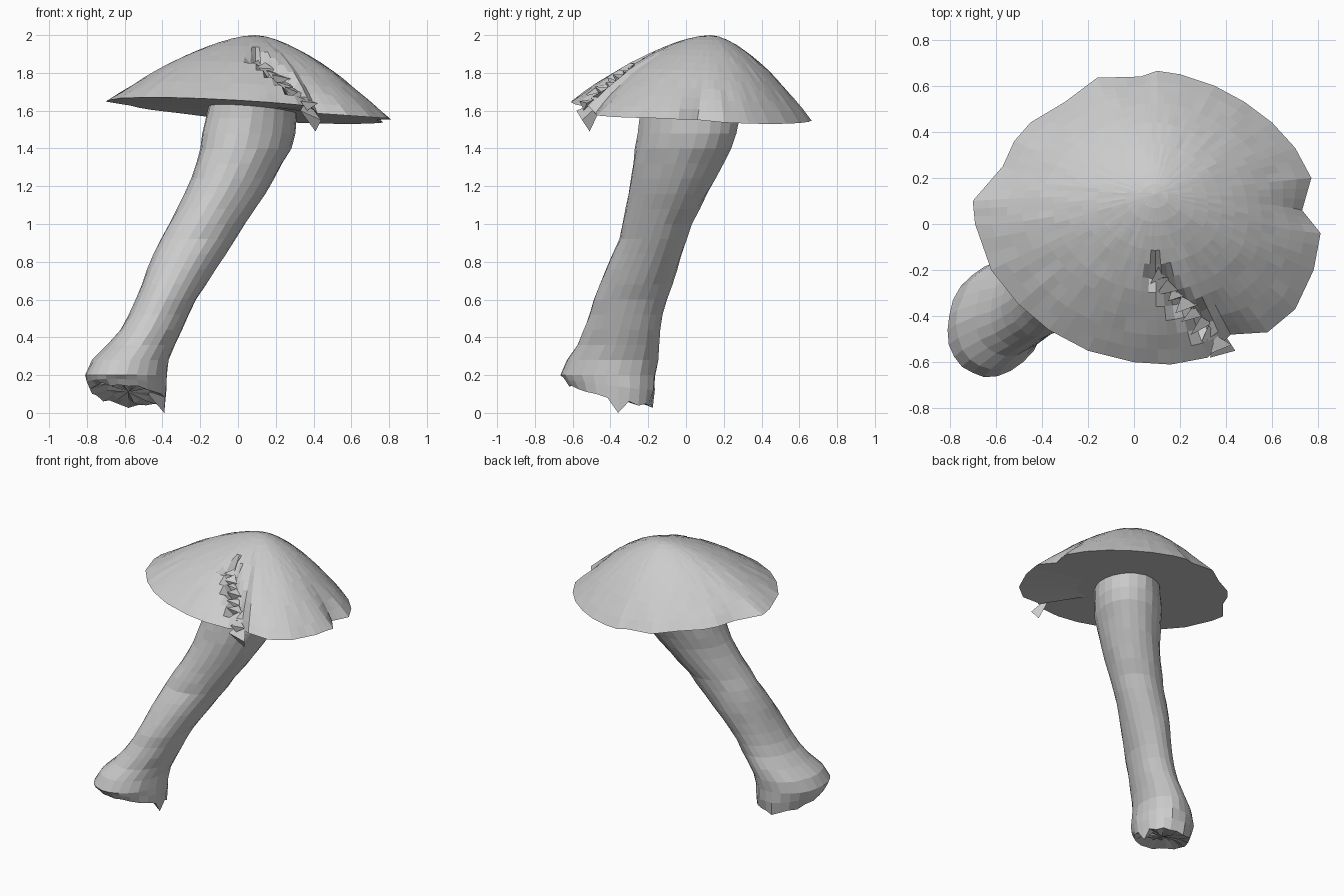
import bpy, bmesh, math, random
from mathutils import Vector

if "Cube" in bpy.data.objects:
    bpy.data.objects.remove(bpy.data.objects["Cube"])

random.seed(4)
mat = bpy.data.materials.new("pale grey mushroom")
mat.diffuse_color = (0.6, 0.6, 0.6, 1)
mat.use_nodes = True
mat.node_tree.nodes["Principled BSDF"].inputs["Base Color"].default_value = mat.diffuse_color


def finish(name, bm):
    bmesh.ops.recalc_face_normals(bm, faces=bm.faces)
    me = bpy.data.meshes.new(name)
    bm.to_mesh(me)
    bm.free()
    me.materials.append(mat)
    ob = bpy.data.objects.new(name, me)
    bpy.context.collection.objects.link(ob)
    return ob


def bridge(bm, a, b):
    n = len(a)
    for i in range(n):
        bm.faces.new((a[i], a[(i + 1) % n], b[(i + 1) % n], b[i]))


def fan(bm, ring, p):
    c = bm.verts.new(p)
    for i in range(len(ring)):
        bm.faces.new((ring[i], ring[(i + 1) % len(ring)], c))


def table(rows, t):
    """Linear lookup of all columns in rows keyed by the first column."""
    for a, b in zip(rows, rows[1:]):
        if t <= b[0]:
            f = (t - a[0]) / (b[0] - a[0])
            return [p + (q - p) * f for p, q in zip(a[1:], b[1:])]
    return list(rows[-1][1:])


# Cap: uneven rim outline seen from above, swept up to an off-centre peak
RIM = [(.81, -.04), (.73, .06), (.77, .2), (.7, .33), (.6, .44), (.48, .53), (.35, .6),
       (.2, .65), (.1, .665), (.03, .64), (-.16, .635), (-.3, .53), (-.45, .44),
       (-.52, .36), (-.57, .25), (-.7, .1), (-.69, 0), (-.62, -.2), (-.5, -.35),
       (-.37, -.46), (-.2, -.55), (0, -.6), (.16, -.61), (.32, -.58), (.42, -.48),
       (.58, -.47), (.7, -.37), (.78, -.2)]
DOME = [(0, 1), (.12, .975), (.25, .89), (.38, .79), (.5, .67), (.62, .54), (.75, .37), (.88, .19), (1, 0)]
PEAK = Vector((.09, .13))
CRACK = (Vector((.09, -.21)), Vector((.38, -.54)))


def rim_z(x, y):
    z = 1.607 - .07 * x - .08 * y
    if x > .4 and y < -.1:
        z -= .08 * (-y - .1)                     # edge drops beyond the tear
    return z


def crack_distance(p):
    d = CRACK[1] - CRACK[0]
    f = max(0, min(1.1, (p - CRACK[0]).dot(d) / d.length_squared))
    return (p - CRACK[0] - d * f).length


outline = []
for i, p in enumerate(RIM):
    a, b = Vector(p), Vector(RIM[(i + 1) % len(RIM)])
    outline += [a, a.lerp(b, 1 / 3), a.lerp(b, 2 / 3)]
N = len(outline)
smooth = []
for i in range(N):
    s = sum((outline[(i + j) % N] for j in range(-5, 6)), Vector((0, 0))) / 11
    smooth.append(PEAK + (s - PEAK) * 1.025)

bm = bmesh.new()
rings = []
for k in range(12, 0, -1):
    t = k / 12
    ring = []
    for rough, soft in zip(outline, smooth):
        p = soft.lerp(rough, t ** 4)             # nicks fade away from the rim
        q = PEAK.lerp(p, t)
        z = rim_z(*p)
        z += (2 - z) * table(DOME, t)[0]
        if k < 12:
            z += random.uniform(-.004, .004) * t
        if k < 11 and crack_distance(q) < .038:
            z -= random.uniform(.03, .08)        # torn groove
        ring.append(bm.verts.new((q.x, q.y, z)))
    rings.append(ring)
for a, b in zip(rings, rings[1:]):
    bridge(bm, a, b)
fan(bm, rings[-1], (PEAK.x, PEAK.y, 2))
# flat underside
inner = [bm.verts.new((p.x * .5, p.y * .5, rim_z(p.x * .5, p.y * .5) + .004)) for p in outline]
bridge(bm, rings[0], inner)
fan(bm, inner, (0, 0, rim_z(0, 0) + .004))
finish("cap", bm)

# Torn flakes: small splinters along the crack and one hanging shard
bm = bmesh.new()


def splinter(points):
    vs = [bm.verts.new(p) for p in points]
    for f in ((0, 1, 2), (0, 1, 3), (1, 2, 3), (0, 2, 3)):
        bm.faces.new([vs[i] for i in f])


along = (CRACK[1] - CRACK[0]).normalized()
side = Vector((-along.y, along.x))
for i in range(8):
    f = (i + .5) / 8
    c = CRACK[0].lerp(CRACK[1], f)
    z = 1.88 - .23 * f ** 1.15
    pts = []
    for u, w, dz in ((-.03, .03, .0), (.03, .035, -.03), (.0, -.05, -.01), (.01, 0, -.07)):
        q = c + along * (u + random.uniform(-.015, .015)) + side * (w + random.uniform(-.015, .015))
        pts.append((q.x, q.y, z + dz + random.uniform(-.015, .01)))
    splinter(pts)
splinter([(.33, -.58, 1.6), (.44, -.55, 1.55), (.36, -.43, 1.66), (.41, -.51, 1.49)])
finish("torn_flakes", bm)

# Stem: leaning column, one row per height: z, x min, x max, y min, y max
STEM = [(.2, -.81, -.375, -.66, -.16), (.26, -.795, -.37, -.645, -.15), (.34, -.71, -.345, -.585, -.14),
        (.4, -.65, -.315, -.56, -.14), (.5, -.585, -.27, -.515, -.13),
        (.6, -.54, -.22, -.49, -.10), (.8, -.465, -.095, -.41, -.03), (.9, -.42, -.025, -.355, -.005),
        (1.0, -.365, .035, -.335, .03), (1.2, -.26, .17, -.295, .135), (1.4, -.2, .28, -.27, .24),
        (1.5, -.185, .31, -.255, .275), (1.64, -.15, .31, -.245, .285)]
SIDES = 24
LEAN = math.asin(.2)                             # sections stretch along the lean
angles = [2 * math.pi * i / SIDES for i in range(SIDES)]


def oval(x0, x1, y0, y1, height, wobble, scale=1):
    ring = []
    for a in angles:
        r = scale * (1 + random.uniform(-wobble, wobble))
        ring.append(bm.verts.new(((x0 + x1) / 2 + (x1 - x0) / 2 * r * math.cos(a),
                                  (y0 + y1) / 2 + (y1 - y0) / 2 * r * math.sin(a + LEAN), height(a))))
    return ring


def broken_edge(a):
    """Ragged base height: high at the front left, low at the back."""
    if abs(a) < .01:
        return 0.0                               # pointed sliver
    return .095 - .06 * math.cos(a - math.radians(70)) + random.uniform(-.012, .012)


bm = bmesh.new()
rows = [oval(-.775, -.385, -.625, -.18, broken_edge, .04)]
rows.append(oval(-.8, -.376, -.645, -.165, lambda a: .15 - .03 * math.cos(a - 1.2), .03))
steps = 18
for k in range(steps + 1):
    z = .2 + 1.44 * k / steps
    rows.append(oval(*table(STEM, z), lambda a, z=z: z, .03 if z < .3 else .018))
for a, b in zip(rows, rows[1:]):
    bridge(bm, a, b)
# rough broken end at the bottom and hidden top
end = oval(-.76, -.40, -.60, -.20, lambda a: .115 - .06 * math.cos(a - 1.2) + random.uniform(-.02, .02), .08, .62)
bridge(bm, rows[0], end)
fan(bm, end, (-.58, -.39, .11))
bm.faces.new(rows[-1])
finish("stem", bm)
